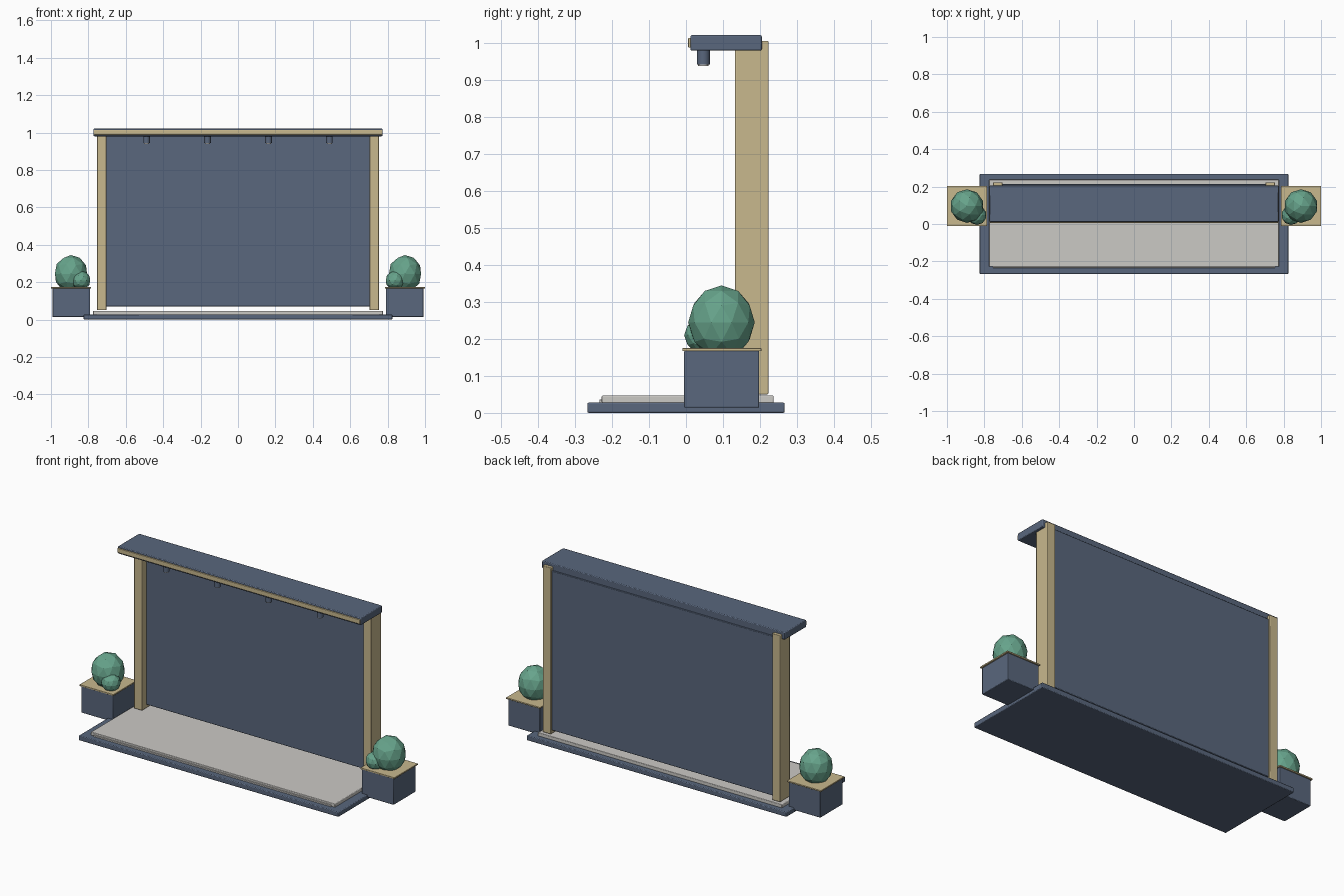
import bpy
from mathutils import Vector

cube = bpy.data.objects.get("Cube")
if cube:
    bpy.data.objects.remove(cube, do_unlink=True)


def material(name, rgb):
    mat = bpy.data.materials.new(name)
    mat.use_nodes = True
    mat.diffuse_color = (*rgb, 1)
    mat.node_tree.nodes["Principled BSDF"].inputs["Base Color"].default_value = (*rgb, 1)
    return mat


slate = material("slate_blue", (0.10, 0.135, 0.205))
wood = material("pale_wood", (0.58, 0.48, 0.27))
stone = material("light_stone", (0.60, 0.585, 0.56))
leaf = material("leaf_green", (0.135, 0.37, 0.26))


def finish(name, mat):
    ob = bpy.context.object
    ob.name = ob.data.name = name
    ob.data.materials.append(mat)
    return ob


def box(name, mat, low, high, bevel=0.003):
    """Bevelled box between two opposite corners."""
    low, high = Vector(low), Vector(high)
    bpy.ops.mesh.primitive_cube_add(size=1, location=(low + high) / 2)
    ob = finish(name, mat)
    ob.scale = high - low
    bpy.ops.object.transform_apply(location=False, rotation=False, scale=True)
    mod = ob.modifiers.new("soft_edges", 'BEVEL')
    mod.width = bevel
    mod.segments = 2
    bpy.ops.object.shade_smooth_by_angle()
    return ob


def cylinder(name, mat, radius, low, high, x, y):
    bpy.ops.mesh.primitive_cylinder_add(
        vertices=20, radius=radius, depth=high - low, location=(x, y, (low + high) / 2))
    finish(name, mat)
    bpy.ops.object.shade_smooth_by_angle()


def bush(name, center, radius, height):
    """Faceted shrub."""
    bpy.ops.mesh.primitive_ico_sphere_add(subdivisions=2, radius=1, location=center)
    ob = finish(name, leaf)
    ob.scale = (radius, radius, height)
    bpy.ops.object.transform_apply(location=False, rotation=False, scale=True)


# Stepped floor
box("plinth", slate, (-0.825, -0.267, 0), (0.825, 0.267, 0.028), 0.004)
box("floor_slab", stone, (-0.775, -0.228, 0.026), (0.775, 0.237, 0.047))
box("floor_front_trim", stone, (-0.755, -0.234, 0.026), (0.755, -0.226, 0.036), 0.001)

# Back wall and canopy
box("back_panel", slate, (-0.705, 0.172, 0.07), (0.705, 0.214, 0.985))
box("canopy", slate, (-0.772, 0.012, 0.98), (0.772, 0.205, 1.022), 0.004)
box("canopy_fascia", wood, (-0.77, 0.006, 0.988), (0.77, 0.016, 1.014), 0.002)

# Spotlights under the canopy
for i in range(4):
    x = -0.489 + i * 0.326
    cylinder(f"spotlight_{i + 1}", slate, 0.0175, 0.943, 0.982, x, 0.047)
    cylinder(f"spotlight_lens_{i + 1}", stone, 0.014, 0.938, 0.944, x, 0.047)

# Posts and planters on both sides
for side, s in (("left", 1), ("right", -1)):
    def pair(name, mat, inner, outer, y, z, bevel=0.003):
        x0, x1 = sorted((s * inner, s * outer))
        box(f"{side}_{name}", mat, (x0, y[0], z[0]), (x1, y[1], z[1]), bevel)

    pair("post", wood, 0.703, 0.754, (0.133, 0.223), (0.05, 1.006))
    pair("planter", slate, 0.79, 0.992, (-0.005, 0.198), (0.014, 0.168))
    pair("planter_rim", wood, 0.785, 1.0, (-0.01, 0.204), (0.167, 0.175), 0.001)
    bush(f"{side}_large_bush", (s * 0.893, 0.096, 0.245), 0.09, 0.1)
    bush(f"{side}_small_bush", (s * 0.84, 0.047, 0.21), 0.052, 0.05)
